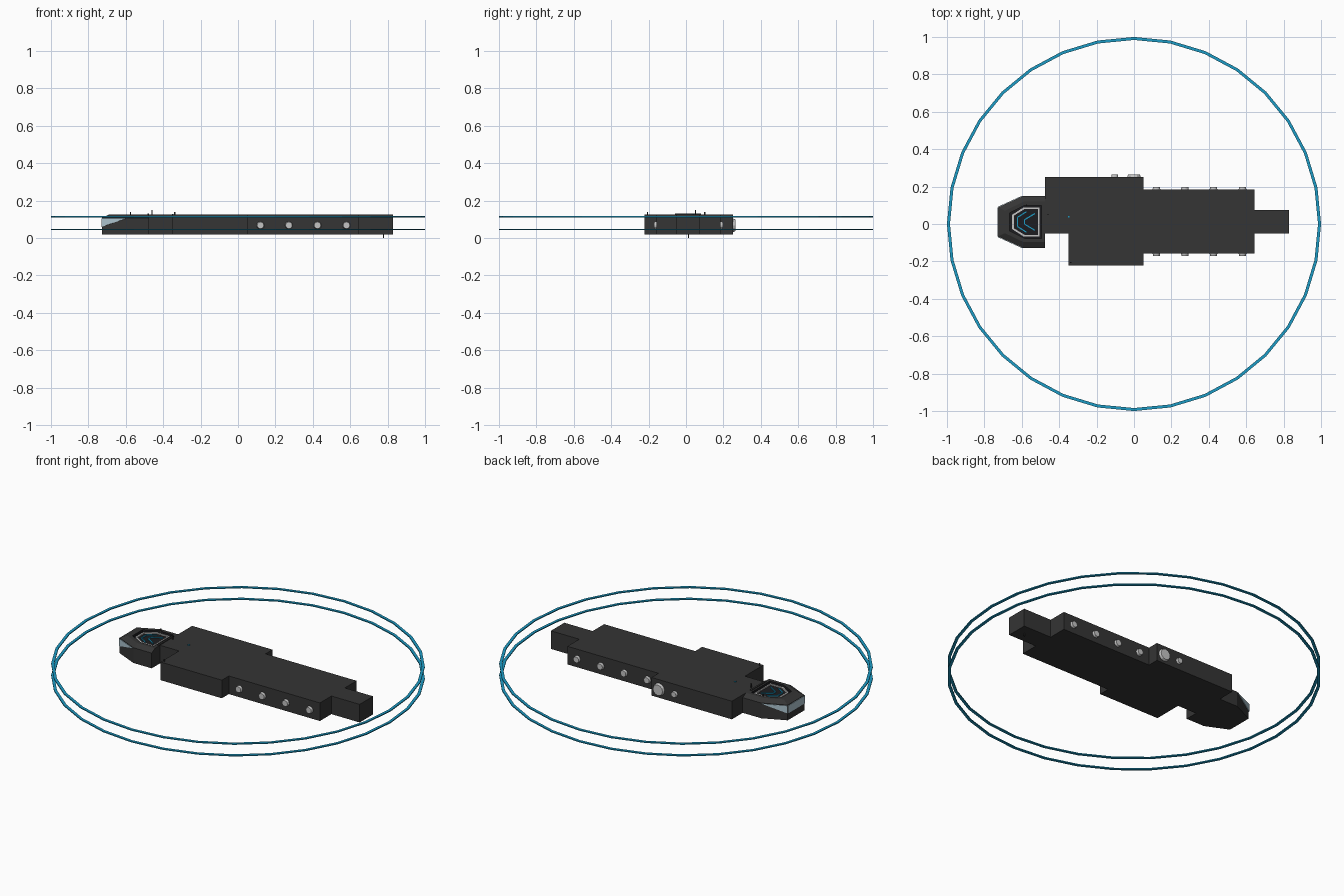
import bpy, bmesh, math
from mathutils import Vector

cube = bpy.data.objects.get("Cube")
if cube:
    bpy.data.objects.remove(cube, do_unlink=True)


def material(name, rgb):
    m = bpy.data.materials.new(name)
    m.use_nodes = True
    m.diffuse_color = (*rgb, 1)
    bsdf = next(n for n in m.node_tree.nodes if n.type == 'BSDF_PRINCIPLED')
    bsdf.inputs["Base Color"].default_value = (*rgb, 1)
    return m


HULL = material("charcoal hull", (0.035, 0.035, 0.035))
BLUE = material("ring blue", (0.012, 0.33, 0.56))
METAL = material("light grey metal", (0.55, 0.55, 0.55))
GLASS = material("pale window glass", (0.42, 0.56, 0.63))
BLACK = material("cockpit black", (0.012, 0.012, 0.014))
BOTTOM, DECK, SHOULDER = 0.018, 0.125, 0.108


def finish(bm, name, *mats):
    bmesh.ops.recalc_face_normals(bm, faces=bm.faces)
    mesh = bpy.data.meshes.new(name)
    bm.to_mesh(mesh)
    bm.free()
    for m in mats:
        mesh.materials.append(m)
    ob = bpy.data.objects.new(name, mesh)
    bpy.context.collection.objects.link(ob)
    return ob


def prism(name, outline, z0, z1, mat):
    bm = bmesh.new()
    face = bm.faces.new([bm.verts.new((x, y, z0)) for x, y in outline])
    new = bmesh.ops.extrude_face_region(bm, geom=[face])["geom"]
    bmesh.ops.translate(bm, vec=(0, 0, z1 - z0),
                        verts=[v for v in new if isinstance(v, bmesh.types.BMVert)])
    return finish(bm, name, mat)


def box(name, x0, x1, y0, y1, z0, z1, mat):
    return prism(name, [(x0, y0), (x1, y0), (x1, y1), (x0, y1)], z0, z1, mat)


def band(name, loops, mat):
    """Closed tube of frame strips joining matching loops of points."""
    bm = bmesh.new()
    rows = [[bm.verts.new(p) for p in loop] for loop in loops]
    n = len(rows[0])
    for a, b in zip(rows, rows[1:] + rows[:1]):
        for i in range(n):
            j = (i + 1) % n
            bm.faces.new((a[i], a[j], b[j], b[i]))
    return finish(bm, name, mat)


def flat_frame(name, outer, inner, z0, z1, mat):
    return band(name, [[(x, y, z) for x, y in pts] for pts, z in
                       ((outer, z0), (outer, z1), (inner, z1), (inner, z0))], mat)


def circle(r, n=32):
    return [(r * math.cos(2 * math.pi * i / n), r * math.sin(2 * math.pi * i / n))
            for i in range(n)]


# Two thin faceted rings around the hull
for name, z in (("lower_ring", 0.045), ("upper_ring", 0.114)):
    flat_frame(name, circle(1.0), circle(0.984), z - 0.003, z + 0.003, BLUE)

# Stepped hull in one outline, from the nose joint to the tail
prism("main_hull", [(-0.475, -0.05), (-0.35, -0.05), (-0.35, -0.222), (0.05, -0.222),
                    (0.05, -0.157), (0.645, -0.157), (0.645, -0.05), (0.83, -0.05),
                    (0.83, 0.075), (0.645, 0.075), (0.645, 0.185), (0.05, 0.185),
                    (0.05, 0.25), (-0.475, 0.25)], BOTTOM, DECK, HULL)

# Nose with sloping shoulders and a sunken cockpit
MID = 0.011


def nose_outline(front, chamfer, back, half_front, half):
    right = [(front, -half_front), (chamfer, -half), (back, -half)]
    pts = right + [(x, -y) for x, y in reversed(right)]
    return [(x, MID + y) for x, y in pts]


outer = nose_outline(-0.727, -0.595, -0.475, 0.078, 0.138)
rim = nose_outline(-0.69, -0.59, -0.475, 0.06, 0.108)
well = nose_outline(-0.665, -0.585, -0.495, 0.048, 0.088)
bm = bmesh.new()
rows = [[bm.verts.new((x, y, z)) for x, y in pts] for pts, z in
        ((outer, BOTTOM), (outer, SHOULDER), (rim, DECK), (well, DECK), (well, 0.112))]
for k, (a, b) in enumerate(zip(rows, rows[1:])):
    for i in range(6):
        j = (i + 1) % 6
        bm.faces.new((a[i], a[j], b[j], b[i])).material_index = int(k == 3)
bm.faces.new(rows[0])
bm.faces.new(rows[-1]).material_index = 1
finish(bm, "nose", HULL, BLACK)

# Wraparound windows: a front pane and tapering side panes
def pane(name, points, normal):
    bm = bmesh.new()
    bm.faces.new([bm.verts.new(Vector(p) + Vector(normal) * 0.002) for p in points])
    ob = finish(bm, name, GLASS)
    mod = ob.modifiers.new("thickness", 'SOLIDIFY')
    mod.thickness = 0.003
    mod.offset = 0
    return ob


pane("front_window", [(-0.727, MID + s * 0.077, z) for s, z in
                      ((-1, 0.06), (1, 0.06), (1, 0.105), (-1, 0.105))], (-1, 0, 0))
for side, name in ((-1, "front_side_window"), (1, "back_side_window")):
    pane(name, [(-0.727, MID + side * 0.078, 0.06), (-0.727, MID + side * 0.078, 0.105),
                (-0.597, MID + side * 0.137, 0.105)], (-0.41, side * 0.91, 0))

# Cockpit trim and glowing console strips
flat_frame("cockpit_trim", nose_outline(-0.652, -0.59, -0.505, 0.038, 0.078),
           nose_outline(-0.642, -0.585, -0.513, 0.034, 0.069), 0.111, 0.119, METAL)


def strip(name, a, b, z, mat, width=0.006):
    a, b = Vector(a), Vector(b)
    d = (b - a).normalized() * width / 2
    s = Vector((-d.y, d.x))
    prism(name, [a - s, b - s, b + s, a + s], z, z + 0.005, mat)


for side in (-1, 1):
    strip("console_side_strip", (-0.622, MID + side * 0.025),
          (-0.575, MID + side * 0.055), 0.112, BLUE)
    strip("console_inner_strip", (-0.585, MID + side * 0.012),
          (-0.53, MID + side * 0.045), 0.112, BLUE)
strip("console_front_strip", (-0.622, MID - 0.025), (-0.622, MID + 0.025), 0.112, BLUE)
strip("console_rear_strip", (-0.585, MID - 0.012), (-0.585, MID + 0.012), 0.112, BLUE)
box("cockpit_rear_wall", -0.485, -0.475, MID - 0.07, MID + 0.07, 0.12, 0.13, HULL)
box("deck_marker", -0.353, -0.344, 0.035, 0.044, DECK - 0.002, DECK + 0.004, BLUE)

# Small masts on the deck and a keel probe under the tail
for x, y, top in ((-0.575, 0.10, 0.138), (-0.46, 0.05, 0.15), (-0.338, -0.205, 0.138)):
    box("mast", x - 0.003, x + 0.003, y - 0.003, y + 0.003, DECK - 0.01, top, HULL)
box("keel_probe", 0.775, 0.781, 0.01, 0.016, 0, BOTTOM + 0.005, HULL)


# Round ports along both flanks
def port(name, x, y, side, radius):
    bm = bmesh.new()
    bmesh.ops.create_cone(bm, cap_ends=True, segments=12, radius1=radius,
                          radius2=radius * 0.85, depth=0.016)
    ob = finish(bm, name, METAL)
    ob.rotation_euler.x = -side * math.pi / 2
    ob.location = (x, y + side * 0.006, 0.068)


for x in (0.12, 0.272, 0.425, 0.58):
    port("front_port", x, -0.157, -1, 0.021)
    port("back_port", x, 0.185, 1, 0.021)
port("large_back_port", 0.0, 0.25, 1, 0.037)
port("small_back_port", -0.103, 0.25, 1, 0.019)
